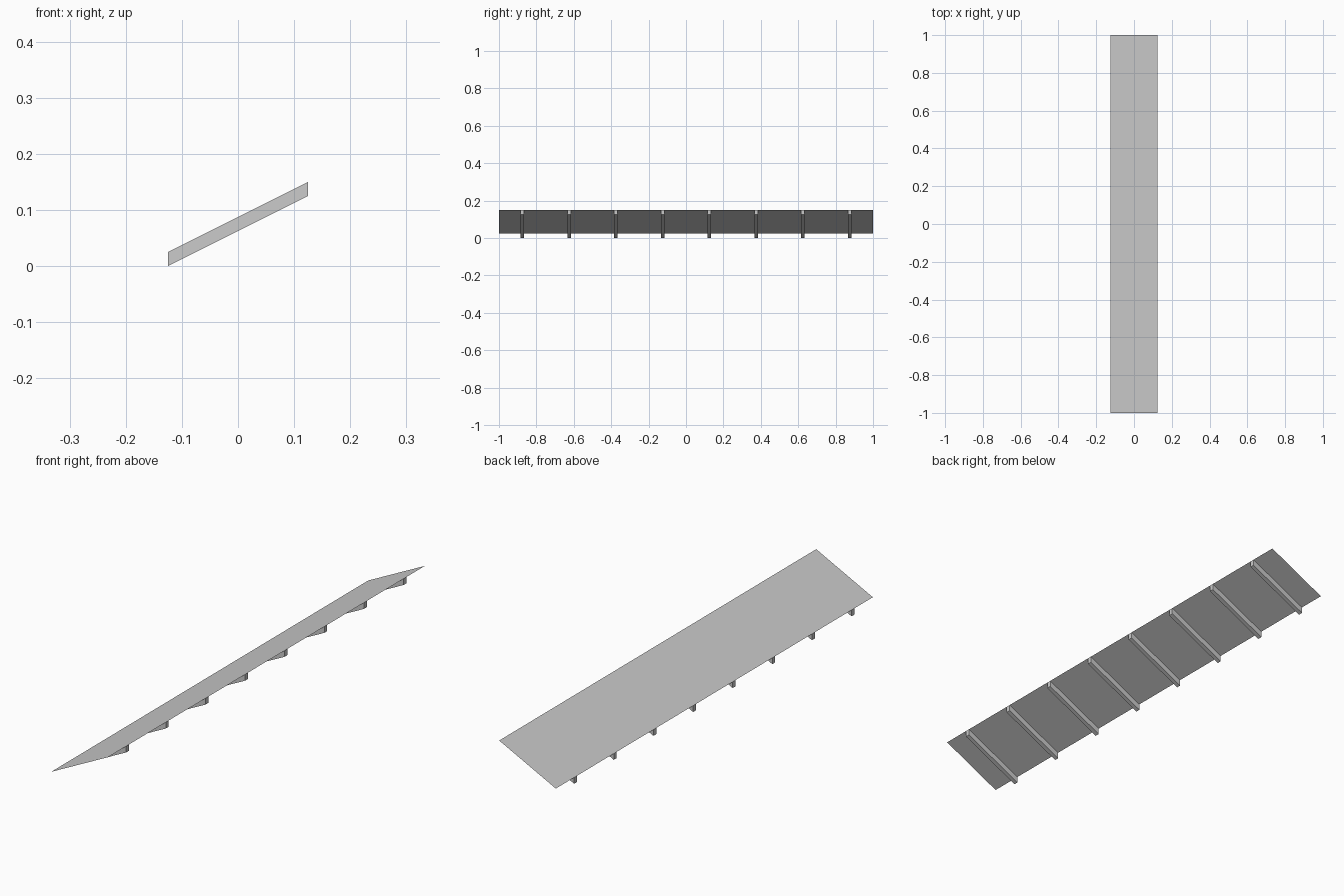
import bpy
import bmesh

cube = bpy.data.objects.get("Cube")
if cube:
    bpy.data.objects.remove(cube, do_unlink=True)

HALF_RUN = 0.125      # half width of the slope along x
HALF_LENGTH = 1.0     # half length along y
LOW, HIGH = 0.025, 0.15
RIB_DEPTH = 0.025
RIB_WIDTH = 0.018
RIB_COUNT = 8

grey = bpy.data.materials.new("light_grey")
grey.use_nodes = True
colour = (0.6, 0.6, 0.6, 1)
grey.diffuse_color = colour
grey.node_tree.nodes["Principled BSDF"].inputs["Base Color"].default_value = colour


def add_part(name, profile, y, width):
    """Sweep an x-z profile along y, centred on y."""
    bm = bmesh.new()
    verts = [bm.verts.new((x, -width / 2, z)) for x, z in profile]
    if len(verts) == 2:
        start = [bm.edges.new(verts)]
        bmesh.ops.extrude_edge_only(bm, edges=start)
    else:
        start = [bm.faces.new(verts)]
        bmesh.ops.extrude_face_region(bm, geom=start, use_keep_orig=True)
    bm.verts.ensure_lookup_table()
    for v in bm.verts[len(profile):]:
        v.co.y = width / 2
    bmesh.ops.recalc_face_normals(bm, faces=bm.faces)
    # The open sheet faces upward
    if len(profile) == 2:
        bm.normal_update()
        for f in bm.faces:
            if f.normal.z < 0:
                f.normal_flip()
    mesh = bpy.data.meshes.new(name)
    bm.to_mesh(mesh)
    bm.free()
    mesh.materials.append(grey)
    obj = bpy.data.objects.new(name, mesh)
    obj.location.y = y
    bpy.context.collection.objects.link(obj)


# Thin sloping sheet
slope = [(-HALF_RUN, LOW), (HALF_RUN, HIGH)]
add_part("roof_panel", slope, 0, 2 * HALF_LENGTH)

# Evenly spaced rafters under the sheet
rib = slope + [(x, z - RIB_DEPTH) for x, z in reversed(slope)]
spacing = 2 * HALF_LENGTH / RIB_COUNT
for i in range(RIB_COUNT):
    add_part(f"rafter_{i + 1}", rib, -HALF_LENGTH + spacing * (i + 0.5), RIB_WIDTH)
